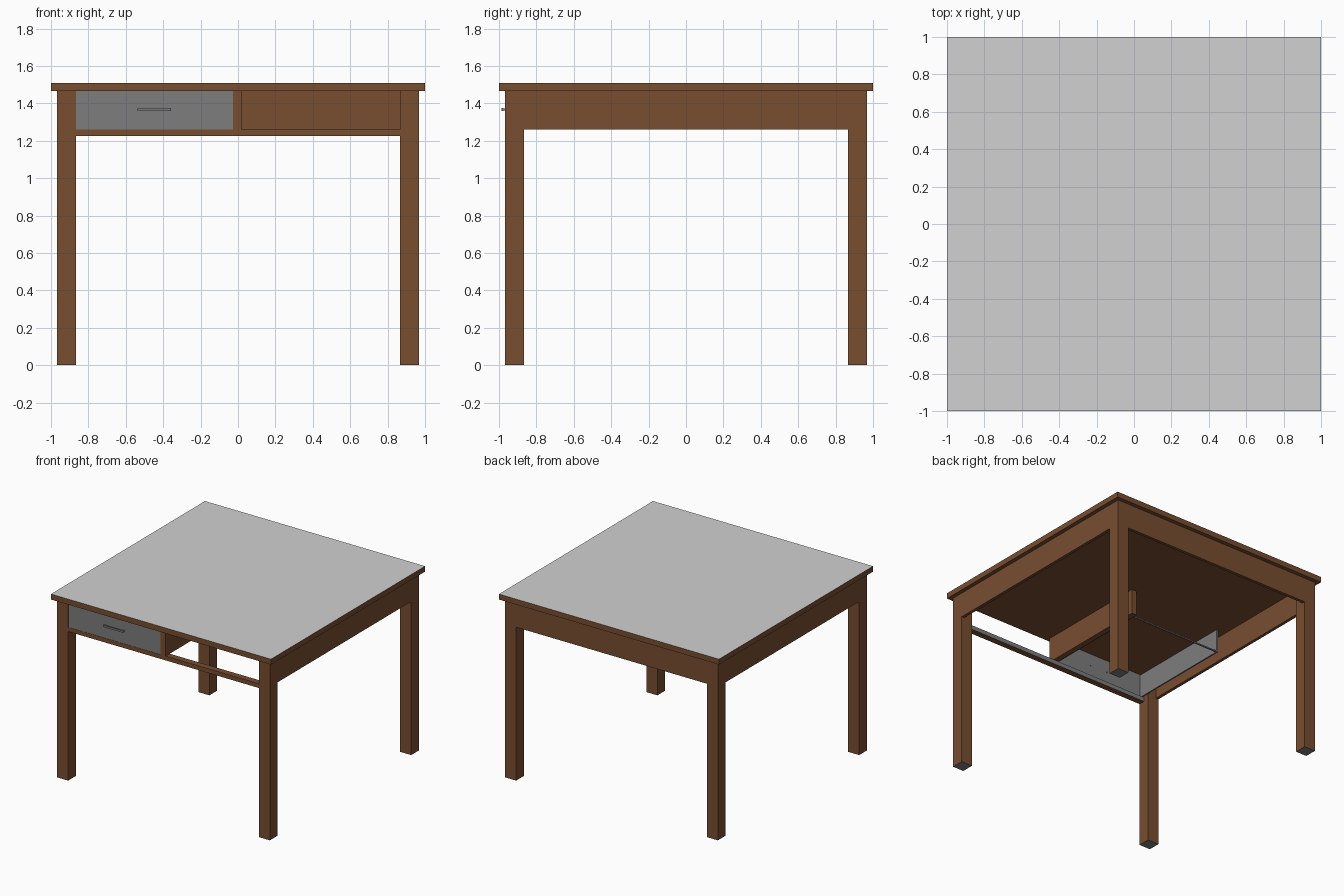
import bpy, bmesh

if "Cube" in bpy.data.objects:
    bpy.data.objects.remove(bpy.data.objects["Cube"])


def material(name, rgb):
    m = bpy.data.materials.new(name)
    m.diffuse_color = (*rgb, 1)
    m.use_nodes = True
    m.node_tree.nodes["Principled BSDF"].inputs["Base Color"].default_value = m.diffuse_color
    return m


BROWN = material("brown_wood", (0.19, 0.075, 0.03))
GREY = material("mid_grey", (0.205, 0.205, 0.205))
LIGHT = material("light_grey", (0.64, 0.64, 0.64))


def box(name, x, y, z, mat, face_mat=None, direction=None):
    """Box from (min, max) ranges; one face direction may get a second colour."""
    bm = bmesh.new()
    bmesh.ops.create_cube(bm, size=1)
    for v in bm.verts:
        v.co = [r[0] if c < 0 else r[1] for c, r in zip(v.co, (x, y, z))]
    bm.normal_update()
    me = bpy.data.meshes.new(name)
    me.materials.append(mat)
    if face_mat:
        me.materials.append(face_mat)
        axis, sign = direction
        for f in bm.faces:
            f.material_index = int(f.normal[axis] * sign > 0.9)
    bm.to_mesh(me)
    bm.free()
    ob = bpy.data.objects.new(name, me)
    bpy.context.collection.objects.link(ob)
    return ob


OUT, INN = 0.967, 0.867        # leg outer and inner planes
TOP, LOW = 1.465, 1.26         # apron top and bottom

# table top with light surface
box("table_top", (-1, 1), (-1, 1), (TOP, 1.51), BROWN, LIGHT, (2, 1))

# legs with grey foot faces
for sx, xn in ((-1, "left"), (1, "right")):
    for sy, yn in ((-1, "front"), (1, "back")):
        box(f"{yn}_{xn}_leg", sorted((sx * INN, sx * OUT)),
            sorted((sy * INN, sy * OUT)), (0, TOP), BROWN, GREY, (2, -1))

# side and back aprons
for s, n in ((-1, "left"), (1, "right")):
    box(f"{n}_apron", sorted((s * 0.942, s * OUT)), (-INN, INN), (LOW, TOP), BROWN)
box("back_apron", (-INN, INN), (0.942, OUT), (LOW, TOP), BROWN)

# front rail and divider between the two bays
box("front_rail", (-INN, INN), (-OUT, -0.915), (1.225, LOW), BROWN, GREY, (1, 1))
box("bay_divider", (-0.027, 0.02), (-OUT, 0.0), (LOW, TOP), BROWN)

# drawer: front, open-bottomed sides and thin back bar
box("drawer_front", (-INN, -0.027), (-0.965, -0.945), (LOW, TOP), GREY)
for n, x in (("left", (-0.866, -0.854)), ("right", (-0.04, -0.028))):
    box(f"drawer_{n}_side", x, (-0.945, -0.05), (1.27, 1.462), GREY)
box("drawer_back_bar", (-0.854, -0.04), (-0.06, -0.05), (1.27, 1.28), GREY)

# handle
box("handle_bar", (-0.537, -0.357), (-0.986, -0.977), (1.359, 1.374), GREY)
for n, x in (("left", -0.53), ("right", -0.364)):
    box(f"handle_{n}_post", (x - 0.006, x + 0.006), (-0.978, -0.94), (1.361, 1.372), GREY)
